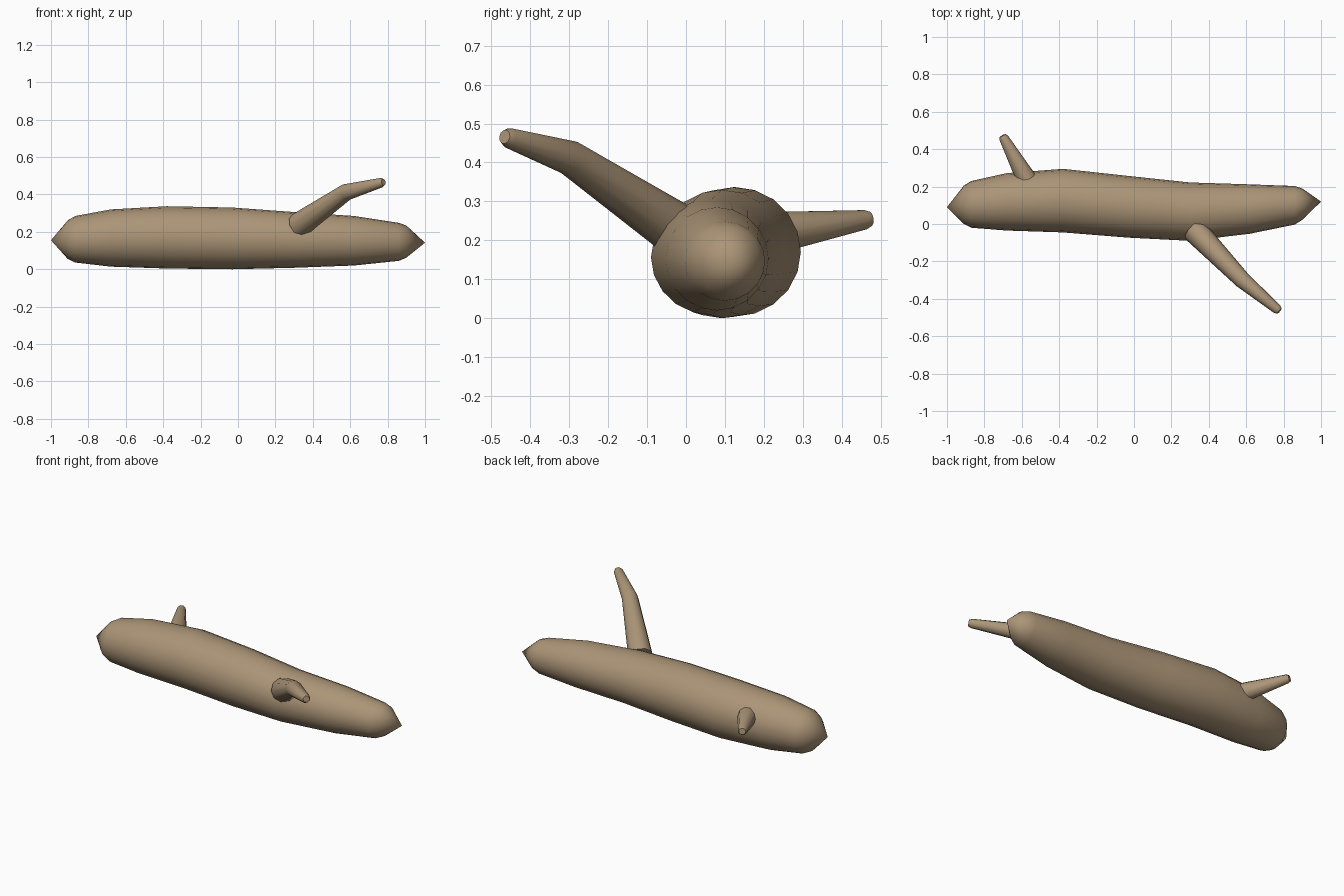
import bpy, bmesh, math
from mathutils import Vector

if "Cube" in bpy.data.objects:
    bpy.data.objects.remove(bpy.data.objects["Cube"])

bark = bpy.data.materials.new("tan_bark")
bark.diffuse_color = (0.41, 0.30, 0.185, 1)
bark.use_nodes = True
bark.node_tree.nodes["Principled BSDF"].inputs["Base Color"].default_value = bark.diffuse_color


def loft(name, rings, smooth_angle):
    """Skin a list of rings; a one-point ring makes a pointed end."""
    bm = bmesh.new()
    loops = [[bm.verts.new(p) for p in ring] for ring in rings]
    for a, b in zip(loops, loops[1:]):
        n = max(len(a), len(b))
        for i in range(n):
            j = (i + 1) % n
            if len(a) == 1:
                bm.faces.new((a[0], b[j], b[i]))
            elif len(b) == 1:
                bm.faces.new((a[i], a[j], b[0]))
            else:
                bm.faces.new((a[i], a[j], b[j], b[i]))
    for end in (loops[0], loops[-1]):
        if len(end) > 2:
            bm.faces.new(end)
    bmesh.ops.recalc_face_normals(bm, faces=bm.faces)
    mesh = bpy.data.meshes.new(name)
    bm.to_mesh(mesh)
    bm.free()
    mesh.materials.append(bark)
    obj = bpy.data.objects.new(name, mesh)
    bpy.context.collection.objects.link(obj)
    bpy.ops.object.select_all(action='DESELECT')
    obj.select_set(True)
    bpy.context.view_layer.objects.active = obj
    bpy.ops.object.shade_smooth_by_angle(angle=math.radians(smooth_angle))
    return obj


def trunk_ring(x, y0, y1, z0, z1, sides=20):
    cy, cz, ry, rz = (y0 + y1) / 2, (z0 + z1) / 2, (y1 - y0) / 2, (z1 - z0) / 2
    return [(x, cy + ry * math.cos(2 * math.pi * i / sides),
             cz + rz * math.sin(2 * math.pi * i / sides)) for i in range(sides)]


def branch(name, stations, sides=10):
    """Tapered tube through (centre, radius) stations."""
    pts = [Vector(p) for p, r in stations]
    rings = []
    for k, (p, r) in enumerate(stations):
        d = (pts[min(k + 1, len(pts) - 1)] - pts[max(k - 1, 0)]).normalized()
        u = d.cross(Vector((0, 0, 1))).normalized()
        v = u.cross(d)
        rings.append([pts[k] + r * (u * math.cos(2 * math.pi * i / sides)
                                    + v * math.sin(2 * math.pi * i / sides))
                      for i in range(sides)])
    return loft(name, rings, 55)


# Trunk: x, y min, y max, z min, z max, pointed at both ends
stations = [
    (-0.91, 0.00, 0.205, 0.055, 0.262),
    (-0.87, -0.02, 0.23, 0.036, 0.285),
    (-0.68, -0.035, 0.272, 0.014, 0.32),
    (-0.38, -0.045, 0.295, 0.004, 0.337),
    (-0.03, -0.073, 0.257, 0.0, 0.33),
    (0.30, -0.09, 0.222, 0.008, 0.306),
    (0.62, -0.052, 0.212, 0.02, 0.285),
    (0.86, -0.003, 0.203, 0.045, 0.248),
    (0.90, 0.022, 0.19, 0.062, 0.234),
]
loft("trunk", [[(-1, 0.09, 0.155)]] + [trunk_ring(*s) for s in stations]
     + [[(1, 0.12, 0.142)]], 70)

# Long bent branch stub on the front
branch("front_branch", [((0.325, -0.035, 0.235), 0.068),
                        ((0.58, -0.30, 0.413), 0.045),
                        ((0.765, -0.455, 0.463), 0.026),
                        ((0.778, -0.466, 0.466), 0.018)])

# Short straight branch stub on the back
branch("back_branch", [((-0.575, 0.24, 0.222), 0.054),
                       ((-0.695, 0.458, 0.253), 0.026),
                       ((-0.703, 0.473, 0.255), 0.019)])
